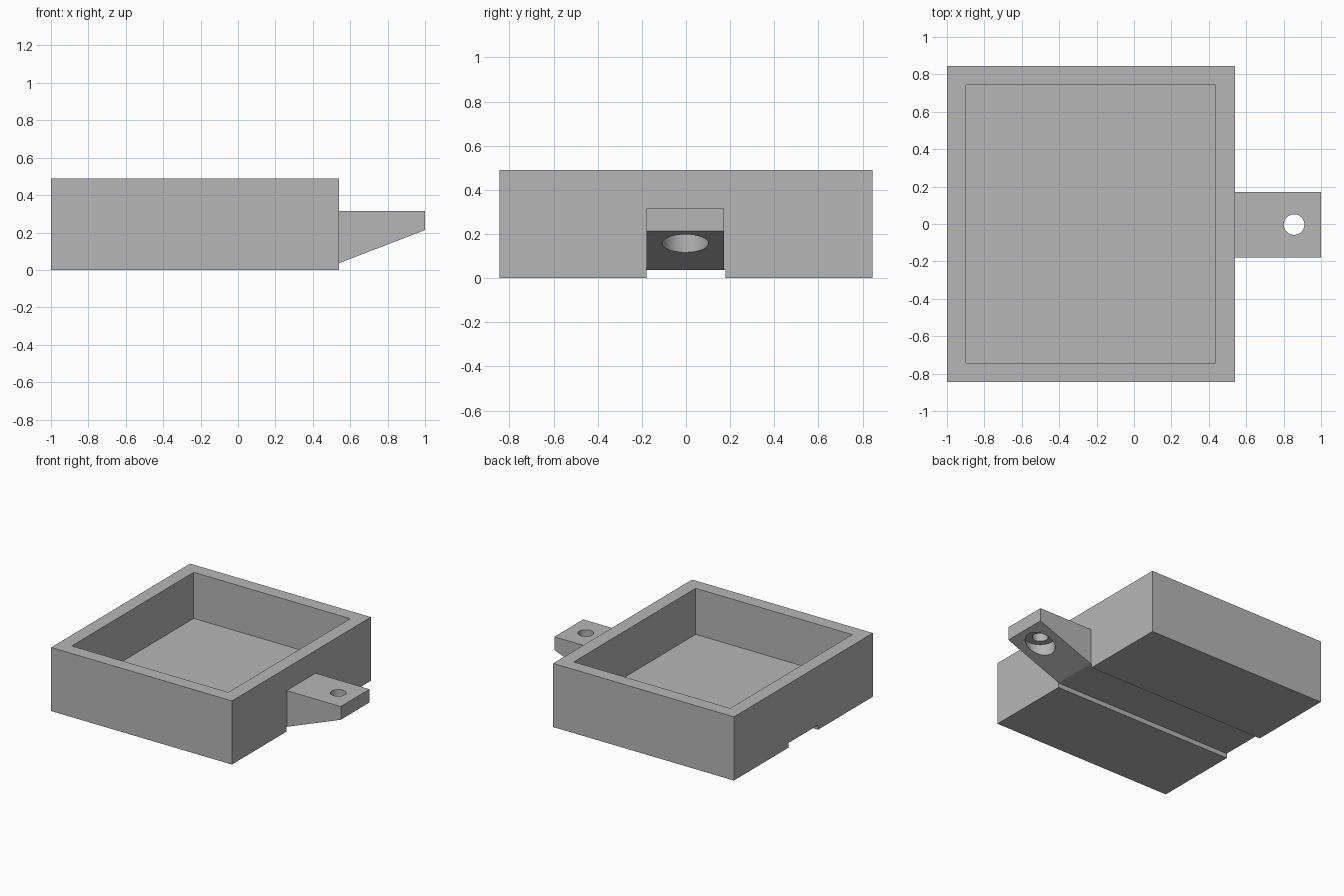
import bpy
import bmesh
import math
from mathutils import Vector

cube = bpy.data.objects.get("Cube")
if cube:
    bpy.data.objects.remove(cube, do_unlink=True)

grey = bpy.data.materials.new("plain_grey")
grey.use_nodes = True
COLOUR = (0.47, 0.47, 0.47, 1)
grey.diffuse_color = COLOUR
grey.node_tree.nodes["Principled BSDF"].inputs["Base Color"].default_value = COLOUR


def prism(name, points, offset):
    """Extrude a planar outline along an offset vector."""
    bm = bmesh.new()
    face = bm.faces.new([bm.verts.new(p) for p in points])
    ext = bmesh.ops.extrude_face_region(bm, geom=[face], use_keep_orig=True)
    moved = [g for g in ext["geom"] if isinstance(g, bmesh.types.BMVert)]
    bmesh.ops.translate(bm, verts=moved, vec=Vector(offset))
    bmesh.ops.recalc_face_normals(bm, faces=bm.faces[:])
    mesh = bpy.data.meshes.new(name)
    bm.to_mesh(mesh)
    bm.free()
    mesh.materials.append(grey)
    obj = bpy.data.objects.new(name, mesh)
    bpy.context.collection.objects.link(obj)
    return obj


def disc(x, y, z, radius, sides=48):
    turns = [2 * math.pi * i / sides for i in range(sides)]
    return [(x + radius * math.cos(a), y + radius * math.sin(a), z) for a in turns]


def cut(target, cutter):
    """Subtract a cutter, apply the result and discard the cutter."""
    cutter.hide_render = True
    mod = target.modifiers.new("cut", "BOOLEAN")
    mod.operation = "DIFFERENCE"
    mod.solver = "EXACT"
    mod.object = cutter
    bpy.ops.object.select_all(action="DESELECT")
    bpy.context.view_layer.objects.active = target
    target.select_set(True)
    bpy.ops.object.modifier_apply(modifier=mod.name)
    bpy.data.objects.remove(cutter, do_unlink=True)


# Tray: block with a groove along its underside
LEFT, RIGHT, HALF, TOP = -1.0, 0.54, 0.845, 0.49
GROOVE, STEP, WALL, FLOOR = 0.18, 0.036, 0.103, 0.135
half = [(GROOVE, STEP), (GROOVE, 0), (HALF, 0), (HALF, TOP)]
outline = half + [(-y, z) for y, z in reversed(half)]
tray = prism("tray", [(LEFT, y, z) for y, z in outline], (RIGHT - LEFT, 0, 0))

# Open pocket in the tray
x0, x1, y1 = LEFT + WALL, RIGHT - WALL, HALF - WALL
cut(tray, prism("pocket_cutter",
                [(x0, -y1, FLOOR), (x1, -y1, FLOOR), (x1, y1, FLOOR), (x0, y1, FLOOR)],
                (0, 0, 1)))

# Mounting tab with a sloped underside
side = [(RIGHT, STEP), (1.0, 0.213), (1.0, 0.315), (RIGHT, 0.315)]
tab = prism("mounting_tab", [(x, -0.178, z) for x, z in side], (0, 0.35, 0))

# Screw hole, and the wider bore that opens below it
HOLE_X, HOLE_Y = 0.856, -0.003
cut(tab, prism("bore_cutter", disc(HOLE_X, HOLE_Y, -0.2, 0.105), (0, 0, 0.41)))
cut(tab, prism("hole_cutter", disc(HOLE_X, HOLE_Y, -0.2, 0.055), (0, 0, 0.8)))

# Smooth the round hole walls only
tab.select_set(True)
bpy.context.view_layer.objects.active = tab
bpy.ops.object.shade_smooth_by_angle(angle=math.radians(20))
